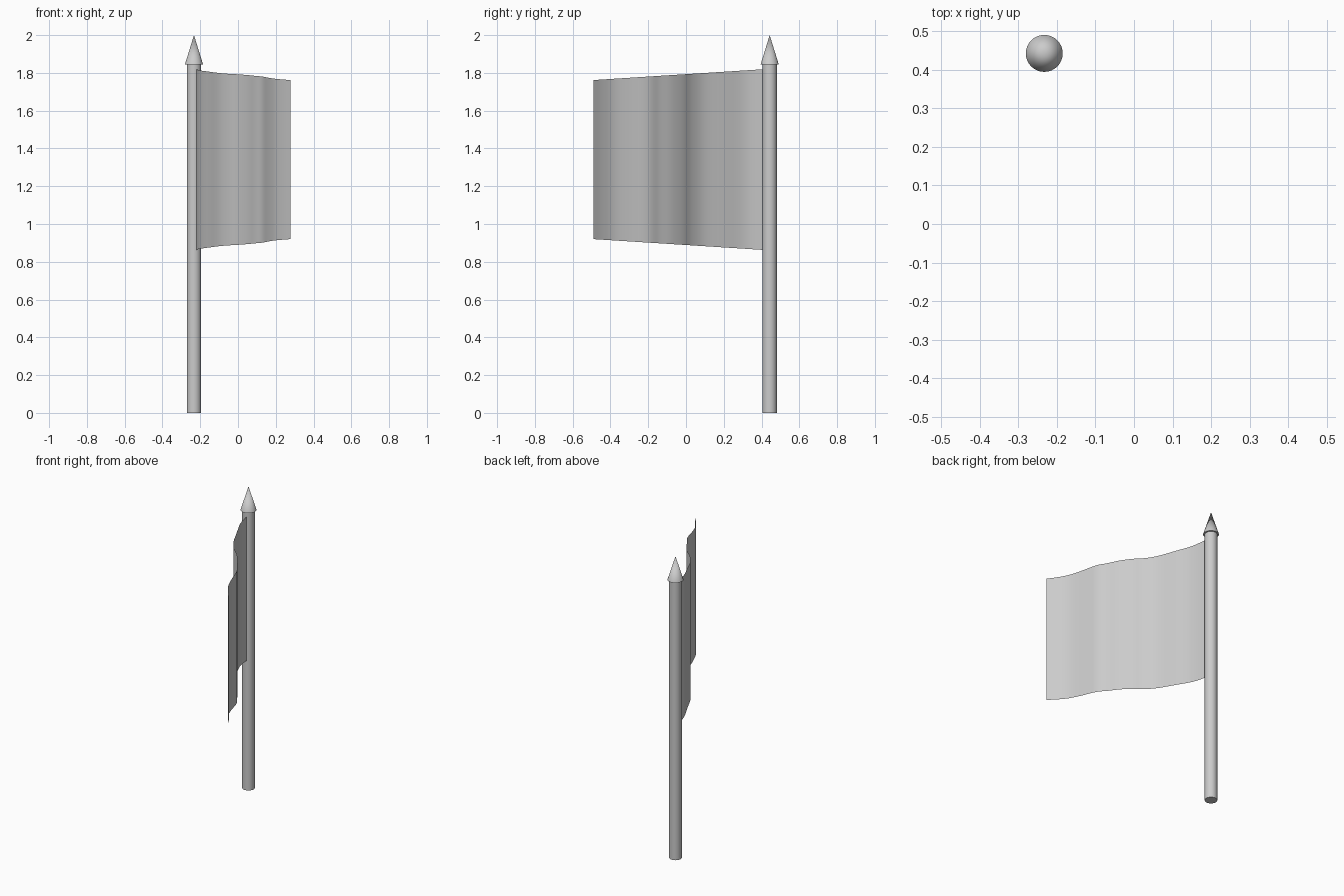
import bpy, bmesh, math
from mathutils import Vector

if "Cube" in bpy.data.objects:
    bpy.data.objects.remove(bpy.data.objects["Cube"], do_unlink=True)

POLE_X, POLE_Y = -0.233, 0.443

# One grey for every part
grey = bpy.data.materials.new("light_grey")
grey.use_nodes = True
grey.diffuse_color = (0.6, 0.6, 0.6, 1)
grey.node_tree.nodes["Principled BSDF"].inputs["Base Color"].default_value = grey.diffuse_color


def finish(obj, name):
    obj.name = name
    obj.data.materials.append(grey)
    bpy.ops.object.select_all(action="DESELECT")
    obj.select_set(True)
    bpy.context.view_layer.objects.active = obj
    bpy.ops.object.shade_smooth_by_angle(angle=math.radians(40))


def post(name, bottom, top, r_bottom, r_top):
    bpy.ops.mesh.primitive_cone_add(
        vertices=32, radius1=r_bottom, radius2=r_top, depth=top - bottom,
        location=(POLE_X, POLE_Y, (bottom + top) / 2))
    finish(bpy.context.object, name)


def smooth_path(points, steps):
    """Catmull-Rom curve through the points."""
    pts = [Vector(p) for p in points]
    pts = [2 * pts[0] - pts[1]] + pts + [2 * pts[-1] - pts[-2]]
    path = []
    for a, b, c, d in zip(pts, pts[1:], pts[2:], pts[3:]):
        for i in range(steps):
            t = i / steps
            path.append((2 * b + (c - a) * t + (2 * a - 5 * b + 4 * c - d) * t ** 2
                         + (3 * b - a - 3 * c + d) * t ** 3) / 2)
    return path + [pts[-2]]


# Pole and pointed finial
post("pole", 0, 1.85, 0.038, 0.038)
post("finial", 1.845, 2.0, 0.048, 0)

# Rippling cloth: a single sheet that narrows away from the pole
ripple = [(-0.22, 0.405), (-0.2, 0.31), (-0.15, 0.2), (-0.1, 0.095),
          (-0.05, 0.03), (0.0, -0.015), (0.05, -0.075), (0.09, -0.14),
          (0.13, -0.2), (0.163, -0.3), (0.195, -0.38), (0.235, -0.44), (0.277, -0.49)]
bm = bmesh.new()
previous = None
for p in smooth_path(ripple, 4):
    taper = 0.057 * (0.405 - p.y) / 0.895
    column = [bm.verts.new((p.x, p.y, z)) for z in (0.863 + taper, 1.819 - taper)]
    if previous:
        bm.faces.new((previous[0], column[0], column[1], previous[1]))
    previous = column
mesh = bpy.data.meshes.new("flag_cloth")
bm.to_mesh(mesh)
bm.free()
cloth = bpy.data.objects.new("flag_cloth", mesh)
bpy.context.collection.objects.link(cloth)
finish(cloth, "flag_cloth")
